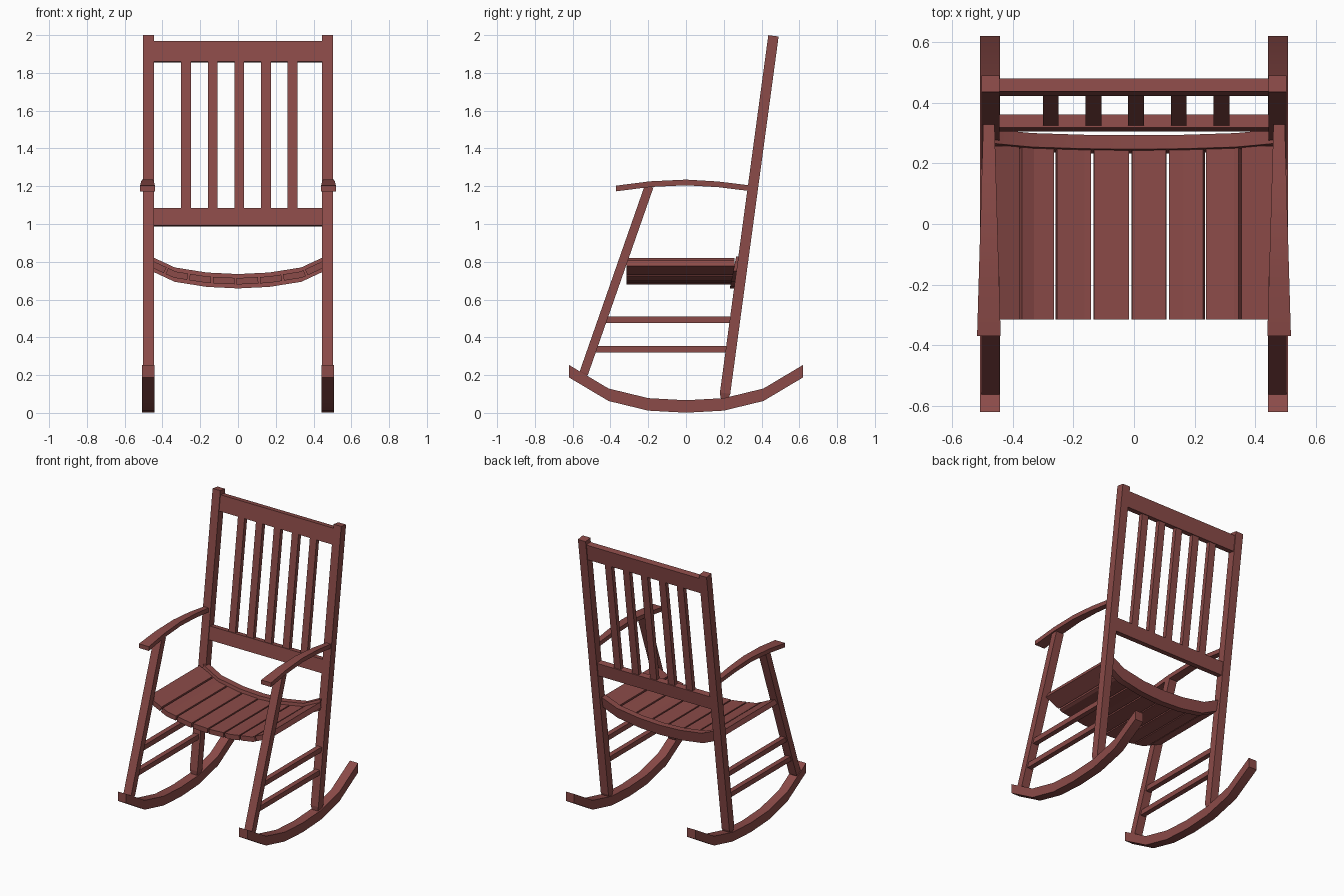
import bpy, bmesh
from mathutils import Vector

if "Cube" in bpy.data.objects:
    bpy.data.objects.remove(bpy.data.objects["Cube"])

wood = bpy.data.materials.new("red_wood")
wood.diffuse_color = (0.26, 0.07, 0.065, 1)
wood.use_nodes = True
wood.node_tree.nodes["Principled BSDF"].inputs["Base Color"].default_value = wood.diffuse_color


def loft(name, rings, mirror=False, smooth=False):
    """Skin a list of four-point rings into a closed solid."""
    bm = bmesh.new()
    loops = [[bm.verts.new(p) for p in ring] for ring in rings]
    for a, b in zip(loops, loops[1:]):
        for i in range(4):
            j = (i + 1) % 4
            bm.faces.new((a[i], a[j], b[j], b[i]))
    bm.faces.new(loops[0])
    bm.faces.new(loops[-1])
    bmesh.ops.recalc_face_normals(bm, faces=bm.faces)
    me = bpy.data.meshes.new(name)
    bm.to_mesh(me)
    bm.free()
    me.materials.append(wood)
    ob = bpy.data.objects.new(name, me)
    bpy.context.collection.objects.link(ob)
    if mirror:
        ob.modifiers.new("mirror", 'MIRROR').use_clip = False
    if smooth:
        bpy.ops.object.select_all(action='DESELECT')
        ob.select_set(True)
        bpy.context.view_layer.objects.active = ob
        bpy.ops.object.shade_smooth_by_angle(angle=0.55)
    return ob


def beam(name, x, w, t, bottom, top, mirror=False, foot=0):
    """Straight bar in the yz plane, w wide in x, t thick, optional tapered foot."""
    a, b = Vector((x, *bottom)), Vector((x, *top))
    d = (b - a).normalized()
    n = Vector((0, d.z, -d.y))

    def ring(p, k=1):
        return [p + Vector((sx * w / 2 * k, 0, 0)) + n * (sy * t / 2 * k)
                for sx, sy in ((-1, -1), (1, -1), (1, 1), (-1, 1))]
    rings = [ring(a), ring(b)]
    if foot:
        rings = [ring(a, 0.75), ring(a + d * foot), ring(b)]
    return loft(name, rings, mirror)


# curved rockers
rocker = [(-.62, .221), (-.41, .096), (-.2, .045), (0, .034), (.2, .045), (.41, .096), (.62, .221)]
loft("rocker", [[(x, y, z + dz) for x, dz in
                 ((.443, -.033), (.508, -.033), (.508, .033), (.443, .033))]
                for y, z in rocker], True, True)

# posts and legs
beam("back_post", .474, .06, .055, (.203, .075), (.463, 1.996), True, .03)
beam("front_leg", .474, .06, .047, (-.55, .185), (-.195, 1.2), True, .03)


def lean(z):
    return .203 + (z - .075) * .1353


# side stretchers
for z, y0, y1 in ((.493, -.44, .26), (.337, -.495, .238)):
    beam("side_stretcher", .474, .035, .035, (y0, z), (y1, z), True)

# arms, widening toward the front
arm = [(-.37, 1.188), (-.19, 1.211), (0, 1.22), (.17, 1.21), (.35, 1.188)]
rings = []
for y, z in arm:
    h = .018 + .021 * (.35 - y) / .72
    rings.append([(.479 + sx * h, y, z + sz * .015)
                  for sx, sz in ((-1, -1), (1, -1), (1, 1), (-1, 1))])
loft("arm", rings, True, True)

# back rest
beam("lower_back_rail", 0, .91, .043, (lean(.99), .99), (lean(1.083), 1.083))
beam("upper_back_rail", 0, .91, .043, (lean(1.857), 1.857), (lean(1.967), 1.967))
for i in range(5):
    beam("back_slat", .007 + (i - 2) * .141, .052, .03, (lean(1.05), 1.05), (lean(1.9), 1.9))

# dished seat line, measured by length along it
line = [(-.5, .808), (-.335, .732), (-.165, .705), (0, .697), (.165, .705), (.335, .732), (.5, .808)]
pts = [Vector(p) for p in line]
arc = [0]
for p, q in zip(pts, pts[1:]):
    arc.append(arc[-1] + (q - p).length)
arc = [s - arc[-1] / 2 for s in arc]


def on_line(s):
    k = max(i for i in range(6) if i == 0 or arc[i] <= s)
    return pts[k].lerp(pts[k + 1], (s - arc[k]) / (arc[k + 1] - arc[k]))


def normal(s):
    t = (on_line(s + .004) - on_line(s - .004)).normalized()
    return Vector((-t.y, t.x))


# seat slats following the dish
for i in range(8):
    s0 = -.513 + i * .125 + .005
    s1 = s0 + .115
    stops = [s0] + [s for s in arc if s0 + .003 < s < s1 - .003] + [s1]
    rings = []
    for s in stops:
        c, n = on_line(s), normal(s) * .017
        lo, hi = c - n, c + n
        rings.append([(lo.x, -.315, lo.y), (hi.x, -.315, hi.y),
                      (hi.x, .258, hi.y), (lo.x, .258, lo.y)])
    loft("seat_slat", rings)

# curved rail under the back of the seat, leaning with the posts
rings = []
for x, z in [(-.46, .79)] + line[1:-1] + [(.46, .79)]:
    ring = []
    for dy, dz in ((-.023, -.038), (.023, -.038), (.023, .038), (-.023, .038)):
        ring.append((x, .263 + .2 * (z + dz - .7) + dy, z + dz))
    rings.append(ring)
loft("seat_rail", rings, smooth=True)
